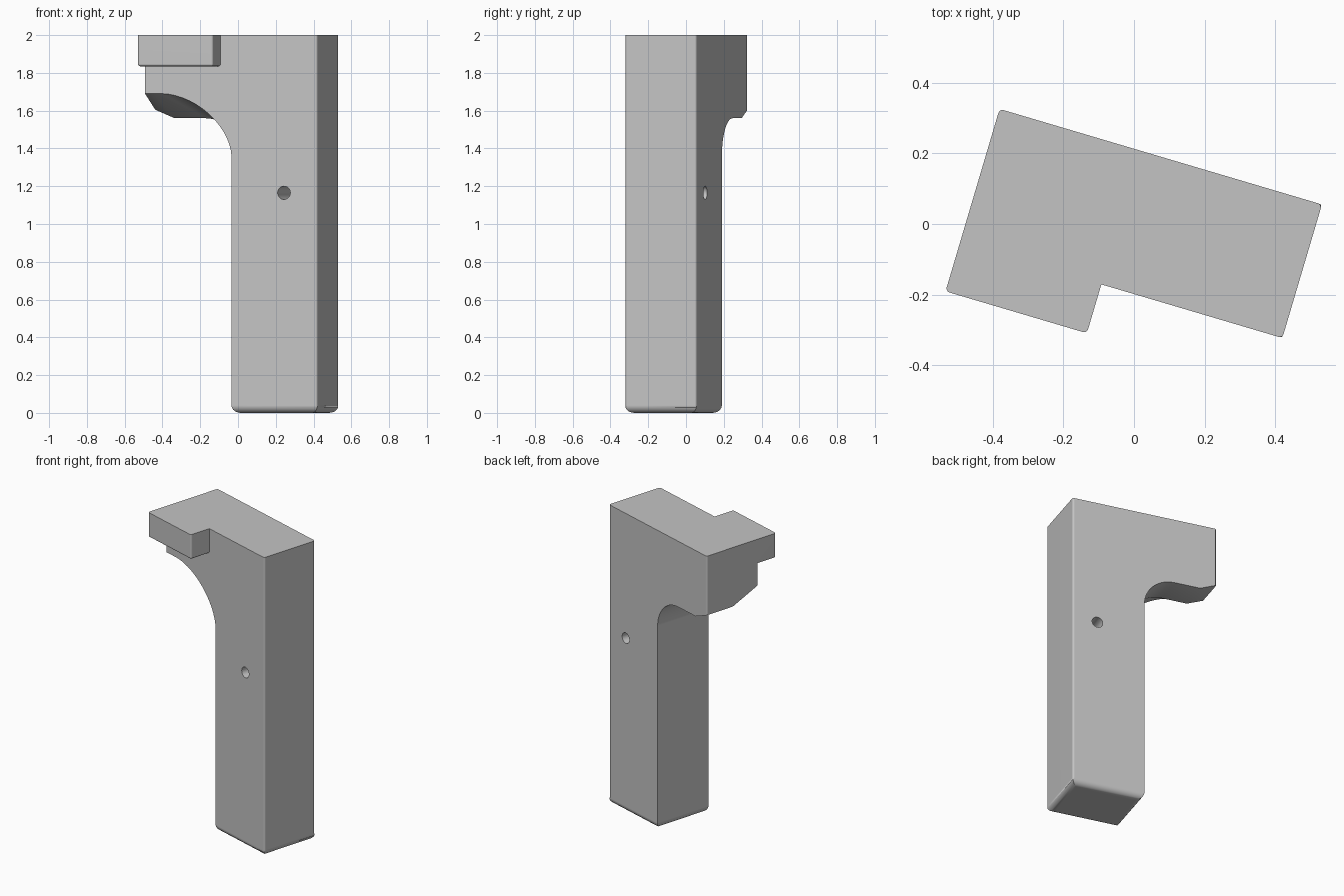
import bpy, bmesh, math
from mathutils import Matrix

if "Cube" in bpy.data.objects:
    bpy.data.objects.remove(bpy.data.objects["Cube"], do_unlink=True)

TURN = Matrix.Rotation(math.radians(-16.5), 4, 'Z')
END, STEM, SIDE = -0.457, 0.02, 0.494      # lengthwise limits
FRONT, MID, BACK = -0.19, 0.0, 0.204       # depth limits
TOP, SPRING = 2.0, 1.36                    # top and start of the arch

grey = bpy.data.materials.new("plain_grey")
grey.use_nodes = True
grey.diffuse_color = (0.55, 0.55, 0.55, 1)
grey.node_tree.nodes["Principled BSDF"].inputs["Base Color"].default_value = (0.55, 0.55, 0.55, 1)


def arch(width, height, power, steps=14):
    """Quarter arch from under the overhang down to the stem."""
    pts = []
    for i in range(steps + 1):
        a = math.pi / 2 * i / steps
        pts.append((STEM - width + width * math.sin(a) ** (2 / power),
                    SPRING + height * max(math.cos(a), 0) ** (2 / power)))
    return pts


def outline(lip, arc):
    return [(END, TOP)] + lip + arc + [(STEM, 0), (SIDE, 0), (SIDE, TOP)]


def loft(bm, sections):
    """Join outlines given as (depth, points) and cap both ends."""
    rings = [[bm.verts.new((u, d, z)) for u, z in pts] for d, pts in sections]
    n = len(rings[0])
    for a, b in zip(rings, rings[1:]):
        for i in range(n):
            j = (i + 1) % n
            bm.faces.new((a[i], a[j], b[j], b[i]))
    bm.faces.new(rings[0])
    bm.faces.new(rings[-1][::-1])
    bmesh.ops.recalc_face_normals(bm, faces=bm.faces[:])
    flat = math.radians(0.3)
    bmesh.ops.dissolve_limit(bm, angle_limit=flat, verts=bm.verts[:], edges=bm.edges[:])


def round_edges(bm, rule, radius, segments):
    picked = [e for e in bm.edges if rule(e.verts[0].co, e.verts[1].co)]
    bmesh.ops.bevel(bm, geom=picked, offset=radius, segments=segments,
                    profile=0.5, affect='EDGES', clamp_overlap=True)


def near(a, b):
    return abs(a - b) < 1e-4


def upright(a, b):
    return near(a.x, b.x) and near(a.y, b.y) and abs(a.z - b.z) > 0.1


def make(name, bm):
    bmesh.ops.recalc_face_normals(bm, faces=bm.faces[:])
    mesh = bpy.data.meshes.new(name)
    bm.to_mesh(mesh)
    bm.free()
    mesh.materials.append(grey)
    ob = bpy.data.objects.new(name, mesh)
    bpy.context.collection.objects.link(ob)
    ob.matrix_world = TURN
    return ob


def activate(ob):
    bpy.ops.object.select_all(action='DESELECT')
    ob.select_set(True)
    bpy.context.view_layer.objects.active = ob


def finish(ob):
    activate(ob)
    bpy.ops.object.shade_smooth_by_angle(angle=math.radians(32))
    ob.modifiers.new("even_shading", 'WEIGHTED_NORMAL').keep_sharp = True


# Stem with arched overhang; the underside slopes up towards the front
under = outline([(END, 1.605), (-0.35, 1.56)], arch(0.2, 0.2, 2))
raised = outline([(END, 1.69), (-0.41, 1.69)], arch(0.38, 0.33, 1.75))
bm = bmesh.new()
loft(bm, [(FRONT, raised), (MID, under), (BACK, under)])
round_edges(bm, lambda a, b: near(a.z, 0) and near(b.z, 0), 0.04, 5)
round_edges(bm, lambda a, b: upright(a, b) and
            (near(a.x, SIDE) or (near(a.x, END) and near(a.y, BACK))), 0.012, 4)
body = make("arched_body", bm)

# Pin hole through the stem
bm = bmesh.new()
bmesh.ops.create_cone(bm, cap_ends=True, segments=32, radius1=0.035, radius2=0.035, depth=0.8,
                      matrix=Matrix.Translation((0.32, 0, 1.165))
                      @ Matrix.Rotation(math.radians(-3), 4, 'Z')
                      @ Matrix.Rotation(math.pi / 2, 4, 'X'))
cutter = make("hole_cutter", bm)
cutter.hide_render = True
activate(body)
cut = body.modifiers.new("pin_hole", 'BOOLEAN')
cut.operation, cut.solver, cut.object = 'DIFFERENCE', 'EXACT', cutter
bpy.ops.object.modifier_apply(modifier=cut.name)
bpy.data.objects.remove(cutter, do_unlink=True)
finish(body)

# Tab projecting from the front of the overhang
TAB_FRONT, TAB_SIDE, TAB_LOW = -0.334, -0.04, 1.835
tab_box = [(END, TOP), (END, TAB_LOW), (TAB_SIDE, TAB_LOW), (TAB_SIDE, TOP)]
bm = bmesh.new()
loft(bm, [(TAB_FRONT, tab_box), (FRONT, tab_box)])
round_edges(bm, lambda a, b: (upright(a, b) and near(a.y, TAB_FRONT)) or
            (near(a.z, TAB_LOW) and near(b.z, TAB_LOW) and
             not (near(a.y, FRONT) and near(b.y, FRONT))), 0.012, 4)
finish(make("front_tab", bm))
